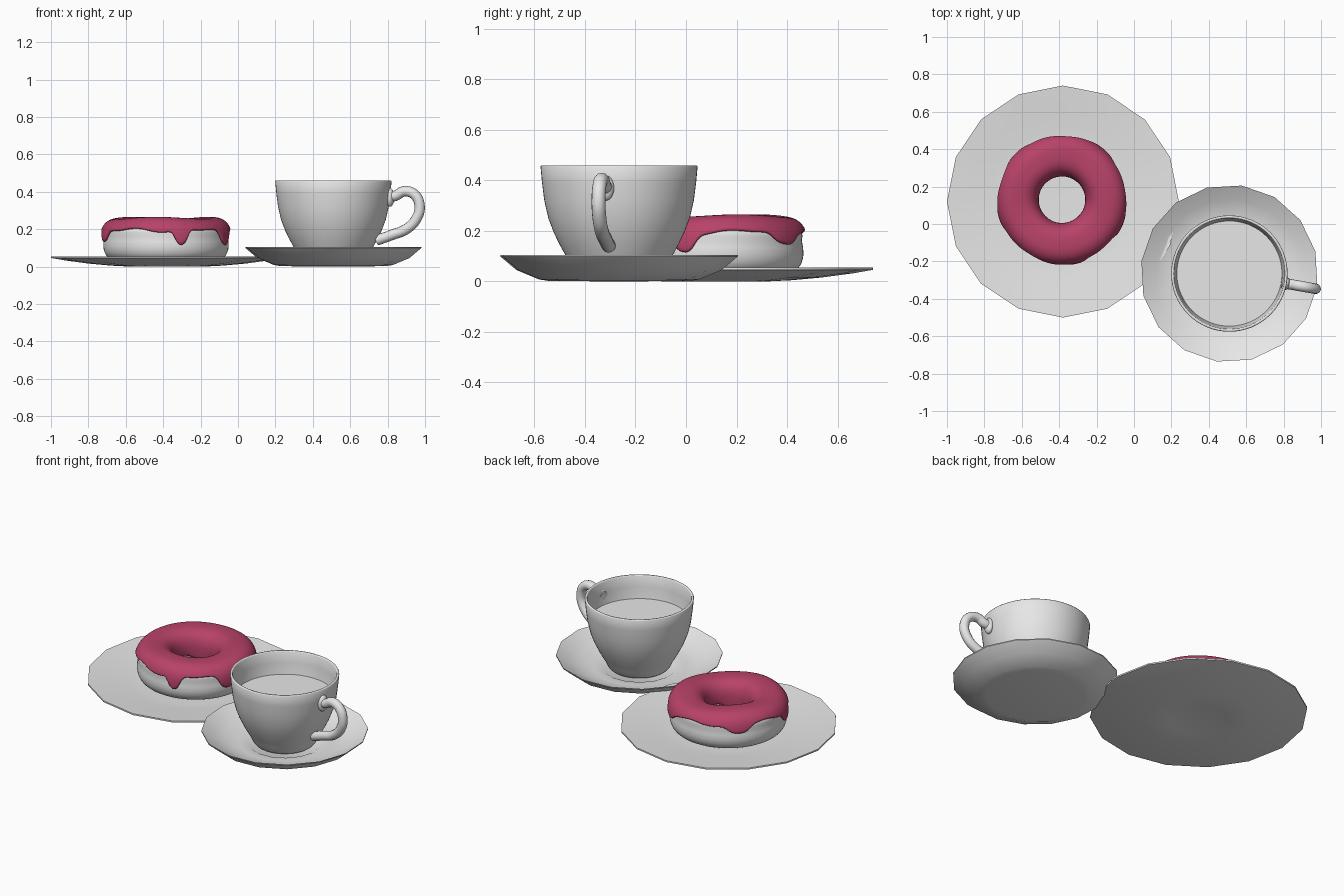
import bpy, bmesh, math
from math import sin, cos, pi, radians
from mathutils import Vector

if "Cube" in bpy.data.objects:
    bpy.data.objects.remove(bpy.data.objects["Cube"], do_unlink=True)


def material(name, rgb):
    m = bpy.data.materials.new(name)
    m.use_nodes = True
    m.diffuse_color = (*rgb, 1)
    m.node_tree.nodes["Principled BSDF"].inputs["Base Color"].default_value = (*rgb, 1)
    return m


WHITE = material("white", (0.8, 0.8, 0.8))
PINK = material("pink_icing", (0.48, 0.055, 0.14))


def finish(bm, name, mat, loc, angle=40):
    bmesh.ops.recalc_face_normals(bm, faces=bm.faces)
    me = bpy.data.meshes.new(name)
    bm.to_mesh(me)
    bm.free()
    me.materials.append(mat)
    me.shade_smooth()
    me.set_sharp_from_angle(angle=radians(angle))
    ob = bpy.data.objects.new(name, me)
    ob.location = loc
    bpy.context.collection.objects.link(ob)
    return ob


def lathe(name, profile, loc, sides, turn=0.0, mat=WHITE, angle=40):
    """Spin a (radius, height) profile round z; radius 0 becomes a pole."""
    bm = bmesh.new()
    rings = []
    for r, z in profile:
        n = sides if r > 0 else 1
        rings.append([bm.verts.new((r * cos(turn + 2 * pi * i / sides),
                                    r * sin(turn + 2 * pi * i / sides), z)) for i in range(n)])
    for a, b in zip(rings, rings[1:]):
        for i in range(sides):
            j = (i + 1) % sides
            loop = [a[i % len(a)], a[j % len(a)], b[j % len(b)], b[i % len(b)]]
            bm.faces.new(list(dict.fromkeys(loop)))
    return finish(bm, name, mat, loc, angle)


# Plate and saucer, both with a sixteen-sided rim
PLATE = (-0.38, 0.12, 0)
CUP = (0.51, -0.265, 0)
TURN = radians(-10)
lathe("plate", [(0, .006), (.17, .005), (.2, 0), (.3, .005), (.42, .016), (.54, .032), (.62, .046),
                (.62, .055), (.5, .043), (.4, .031), (.33, .026), (0, .026)], PLATE, 16)
lathe("saucer", [(0, 0), (.28, .002), (.32, .008), (.41, .045), (.475, .099), (.475, .105),
                 (.4, .062), (.33, .035), (.26, .026), (.215, .026), (.2, .018), (0, .018)],
      CUP, 16, TURN + radians(2))

# Cup shell and the surface of the drink
lathe("cup", [(0, .03), (.17, .03), (.182, .045), (.195, .075), (.213, .105), (.235, .145),
              (.257, .19), (.28, .25), (.296, .32), (.305, .39), (.311, .455), (.308, .46),
              (.299, .46), (.296, .455), (.29, .39), (.281, .32), (.265, .25), (.24, .19),
              (.2, .12), (.16, .06), (0, .05)], CUP, 64, angle=60)
lathe("drink", [(0, .32), (.283, .32)], CUP, 64)

# Looped handle swept along a smooth path
path = [(.285, .372), (.335, .378), (.385, .402), (.44, .385), (.468, .325),
        (.45, .255), (.395, .2), (.32, .17), (.235, .14)]
cu = bpy.data.curves.new("handle", "CURVE")
cu.dimensions = "3D"
cu.bevel_depth = 0.028
cu.bevel_resolution = 4
cu.resolution_u = 8
cu.use_fill_caps = True
sp = cu.splines.new("BEZIER")
sp.bezier_points.add(len(path) - 1)
for p, (s, z) in zip(sp.bezier_points, path):
    p.co = (s, 0, z)
    p.handle_left_type = p.handle_right_type = "AUTO"
cu.materials.append(WHITE)
handle = bpy.data.objects.new("handle", cu)
handle.location = CUP
handle.rotation_euler.z = TURN
bpy.context.collection.objects.link(handle)

# Pad where the handle meets the cup
bm = bmesh.new()
bmesh.ops.create_uvsphere(bm, u_segments=20, v_segments=12, radius=1)
for v in bm.verts:
    v.co = Vector((.307 + v.co.x * .024, v.co.y * .034, .37 + v.co.z * .05))
finish(bm, "handle_pad", WHITE, CUP).rotation_euler.z = TURN

# Doughnut cross-section: a rounded, slightly squared ring
MAJOR, HALF_W, HALF_H, MID = 0.238, 0.098, 0.105, 0.135
POWER = 0.72


def signed_pow(v, p):
    return math.copysign(abs(v) ** p, v)


def section(phi):
    return (MAJOR + HALF_W * signed_pow(cos(phi), POWER),
            MID + HALF_H * signed_pow(sin(phi), POWER))


# Doughnut body with a shallow waist groove
DOUGH = (-0.385, 0.13, 0)
profile = []
for k in range(41):
    r, z = section(2 * pi * k / 40)
    if r > MAJOR:
        r -= 0.008 * math.exp(-((z - .155) / .018) ** 2)
    profile.append((r, z))
body = lathe("doughnut", profile, DOUGH, 64, angle=80)
bm = bmesh.new()
bm.from_mesh(body.data)
bmesh.ops.remove_doubles(bm, verts=bm.verts, dist=1e-5)
bm.to_mesh(body.data)
bm.free()

# Icing: a sheet over the top whose outer edge runs down into drips
# (direction in degrees, lowest height, angular width)
DRIPS = [(-76, .112, .11), (-24, .122, .15), (50, .15, .2), (135, .155, .2), (-163, .135, .14)]


def edge_height(t):
    h = 0.187 + 0.007 * sin(5 * t) + 0.004 * sin(9 * t + 1)
    for deg, low, width in DRIPS:
        d = (t - radians(deg) + pi) % (2 * pi) - pi
        h -= (0.187 - low) * math.exp(-(d / width) ** 4)
    return h


SIDES, ROWS = 120, 22
bm = bmesh.new()
grid = []
for i in range(SIDES):
    t = 2 * pi * i / SIDES
    end = math.asin(signed_pow((edge_height(t) - MID) / HALF_H, 1 / POWER))
    start = pi + 0.15 + 0.1 * sin(4 * t)
    col = []
    for k in range(ROWS + 1):
        phi = start + (end - start) * k / ROWS
        r, z = section(phi)
        top = max(0, sin(phi))
        z += top * (0.005 + 0.005 * sin(3 * t + .6))
        r += 0.003 * sin(4 * t + 2) * top
        col.append(bm.verts.new((r * cos(t), r * sin(t), z)))
    grid.append(col)
for i in range(SIDES):
    a, b = grid[i], grid[(i + 1) % SIDES]
    for k in range(ROWS):
        bm.faces.new((a[k], a[k + 1], b[k + 1], b[k]))
bm.normal_update()
if sum(f.normal.z for f in bm.faces) < 0:
    bmesh.ops.reverse_faces(bm, faces=bm.faces)
icing = finish(bm, "icing", PINK, DOUGH, 180)
if sum(p.normal.z for p in icing.data.polygons) < 0:
    icing.data.flip_normals()
thick = icing.modifiers.new("thickness", "SOLIDIFY")
thick.thickness = 0.016
thick.offset = 1
soft = icing.modifiers.new("soften", "SUBSURF")
soft.levels = soft.render_levels = 1
